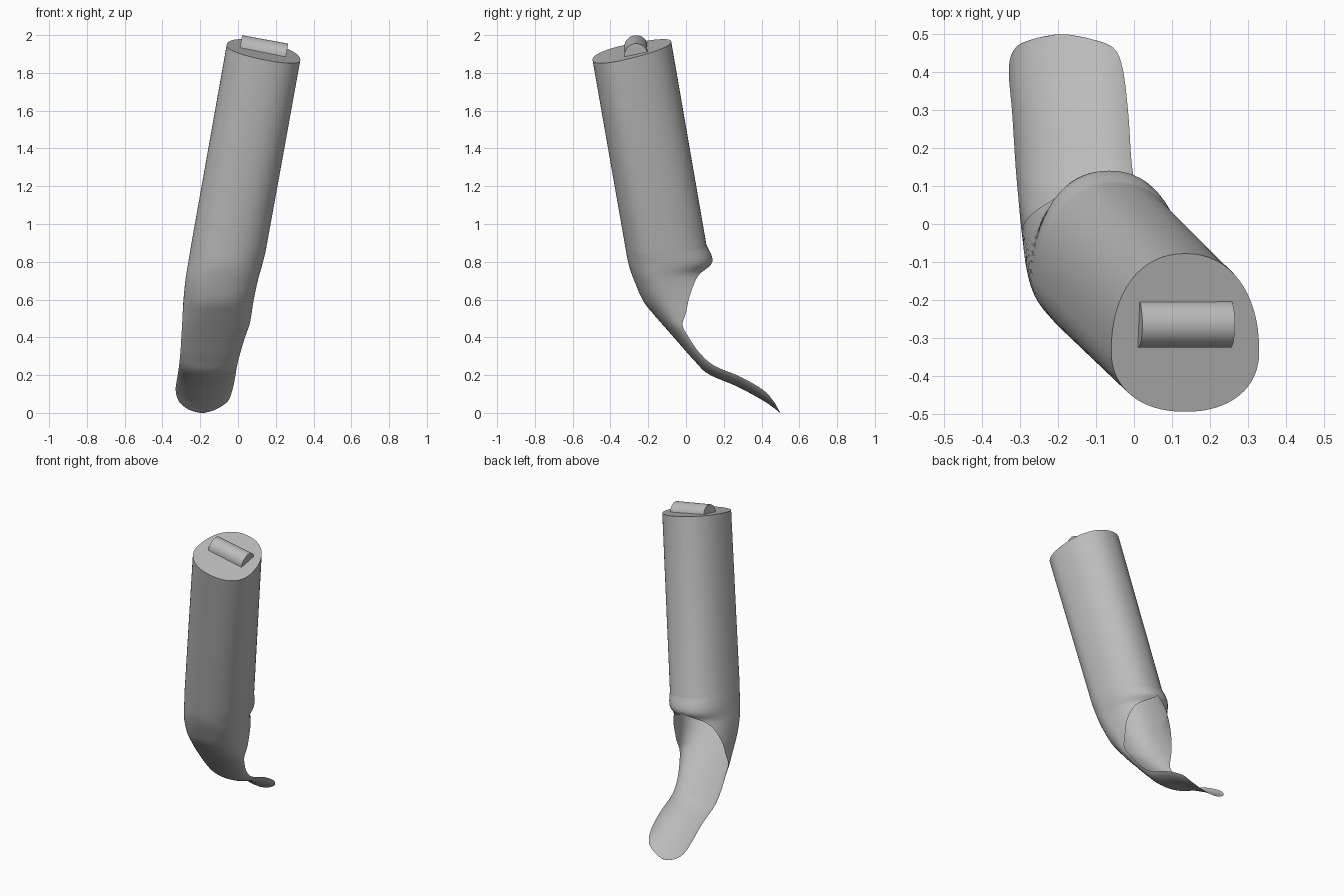
import bpy, bmesh, math
from mathutils import Vector, Matrix

if "Cube" in bpy.data.objects:
    bpy.data.objects.remove(bpy.data.objects["Cube"], do_unlink=True)

grey = bpy.data.materials.new("plain grey")
grey.use_nodes = True
colour = (0.5, 0.5, 0.5, 1)
grey.diffuse_color = colour
grey.node_tree.nodes["Principled BSDF"].inputs["Base Color"].default_value = colour

SEGMENTS = 64
STEPS = 6


def finish(bm, name):
    """Turn a bmesh into a smooth object with sharp edges kept."""
    bmesh.ops.recalc_face_normals(bm, faces=bm.faces)
    mesh = bpy.data.meshes.new(name)
    bm.to_mesh(mesh)
    bm.free()
    mesh.materials.append(grey)
    obj = bpy.data.objects.new(name, mesh)
    bpy.context.collection.objects.link(obj)
    bpy.ops.object.select_all(action="DESELECT")
    obj.select_set(True)
    bpy.context.view_layer.objects.active = obj
    bpy.ops.object.shade_smooth_by_angle(angle=math.radians(40))
    return obj


def egg(angle):
    """Egg outline: sideways offset and depth from the front, by angle."""
    def soft(v):
        return math.copysign(abs(v) ** 0.91, v)
    c = soft(math.cos(angle))
    depth = 0.38 - (0.38 if c > 0 else 0.62) * c
    return soft(math.sin(angle)), depth


def section(front_y, front_z, edge_y, edge_z, left, right, wrap, tilt):
    """Points of one cross-section, from one edge round the front to the other."""
    limit = math.pi * min(wrap, 1)
    reach = egg(limit)[1]
    widest = egg(min(limit, math.pi / 2))[0]
    points = []
    for i in range(SEGMENTS + 1):
        side, depth = egg(limit * (2 * i / SEGMENTS - 1))
        side, depth = side / widest, depth / reach
        offset = side * (right - left) / 2
        points.append(Vector(((left + right) / 2 + offset,
                              front_y + (edge_y - front_y) * depth,
                              front_z + (edge_z - front_z) * depth - tilt * offset)))
    return points


def smooth_levels(levels):
    """Fill in levels with a smooth curve through the given ones."""
    padded = [levels[0]] + levels + [levels[-1]]
    result = []
    for a, b, c, d in zip(padded, padded[1:], padded[2:], padded[3:]):
        for k in range(STEPS):
            t = k / STEPS
            result.append([q + t / 2 * (r - p + t * (2 * p - 5 * q + 4 * r - s
                           + t * (3 * (q - r) + s - p)))
                           for p, q, r, s in zip(a, b, c, d)])
    return result + [levels[-1]]


# Levels: front y, front z, edge y, edge z, min x, max x, wrap, tilt
top = (-.495, 1.87, -.078, 1.965, -.06, .33, 1, .2)
lower = [
    (-.32, .87, .108, .89, -.245, .145, 1, .15),
    (-.302, .78, .14, .8, -.262, .125, 1, .08),
    (-.27, .69, .065, .73, -.277, .105, .78, .03),
    (-.225, .59, .02, .62, -.288, .085, .62, 0),
    (-.17, .52, 0, .53, -.293, .072, .55, 0),
    (-.1, .44, -.018, .465, -.296, .06, .5, 0),
    (-.03, .36, .015, .4, -.3, .037, .45, 0),
    (.05, .27, .07, .32, -.305, .013, .4, 0),
    (.12, .205, .15, .25, -.312, -.005, .38, 0),
    (.27, .14, .29, .19, -.321, -.015, .35, 0),
    (.4, .07, .41, .12, -.33, -.03, .35, 0),
    (.46, .03, .465, .06, -.312, -.055, .35, 0),
    (.488, .008, .488, .02, -.265, -.115, .35, 0),
    (.499, 0, .499, .002, -.21, -.17, .35, 0),
]

# Tube running down into the open scoop and blade
bm = bmesh.new()
rings = [[bm.verts.new(p) for p in section(*level)]
         for level in [top] + smooth_levels(lower)]
for upper_ring, lower_ring in zip(rings, rings[1:]):
    for i in range(SEGMENTS):
        bm.faces.new((upper_ring[i], upper_ring[i + 1],
                      lower_ring[i + 1], lower_ring[i]))
bm.faces.new(rings[-1])
bmesh.ops.remove_doubles(bm, verts=bm.verts, dist=0.0002)
finish(bm, "tube_and_blade")

# Flat cap closing the top of the tube
bm = bmesh.new()
bm.faces.new([bm.verts.new(p) for p in section(*top)[:-1]])
finish(bm, "top_cap")

# Half-round bar lying across the cap
bm = bmesh.new()
radius = 0.062
outline = [(radius * math.cos(math.pi * i / 24), radius * math.sin(math.pi * i / 24))
           for i in range(25)]
outline += [(-radius, -0.02), (radius, -0.02)]
base = bm.faces.new([bm.verts.new((-0.124, y, z)) for y, z in outline])
sweep = bmesh.ops.extrude_face_region(bm, geom=[base], use_keep_orig=True)
bmesh.ops.translate(bm, vec=(0.248, 0, 0),
                    verts=[v for v in sweep["geom"] if isinstance(v, bmesh.types.BMVert)])
bm.transform(Matrix.Translation((0.133, -0.264, 1.916)) @ Matrix.Rotation(0.18, 4, "Y"))
finish(bm, "top_bar")
